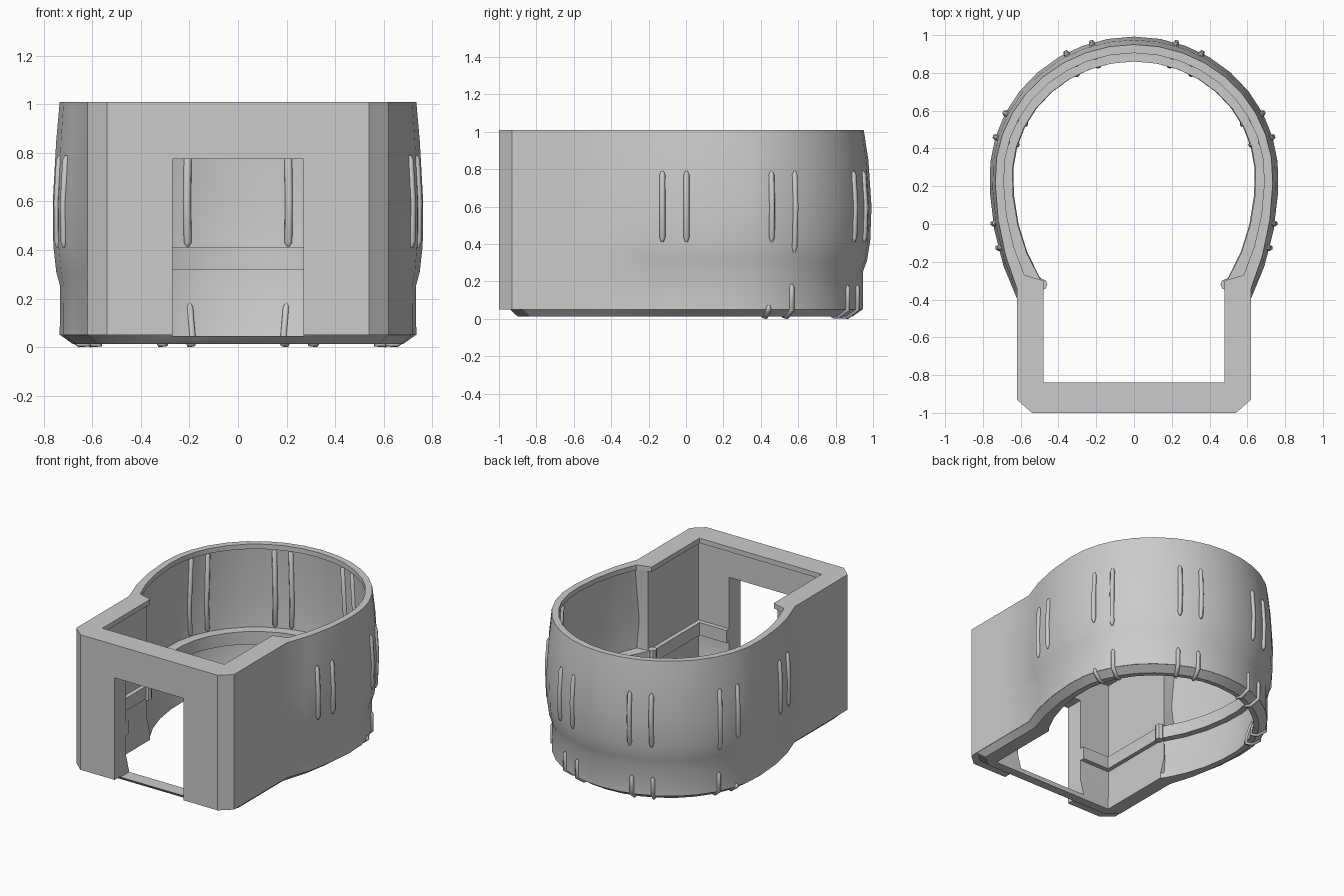
import bpy, bmesh
from math import sin, cos, acos, radians, pi

if "Cube" in bpy.data.objects:
    bpy.data.objects.remove(bpy.data.objects["Cube"])

CY, K = 0.25, 12   # centre of the round part, segments per half arc

# Rows: z, side radius, back y, front stretch, x where arc meets box, box half width, box front y
OUTER = [
    (1.01, .735, .950, 1.1, .62, .62, -1),
    (.85, .750, .975, 1.1, .62, .62, -1),
    (.60, .765, .992, 1.1, .62, .62, -1),
    (.42, .763, .985, 1.1, .62, .62, -1),
    (.31, .750, .968, 1.1, .62, .62, -1),
    (.25, .733, .945, 1.1, .62, .62, -1),
    (.05, .735, .945, 1.1, .62, .62, -1),
    (.05, .733, .943, 1.1, .618, .618, -.94),
    (.012, .68, .89, 1.1, .58, .58, -.90),
]
INNER = [
    (1.01, .690, .905, .96, .58, .48, -.838),
    (.975, .690, .905, .96, .58, .48, -.838),
    (.975, .700, .915, .97, .59, .51, -.87),
    (.60, .720, .940, .99, .59, .51, -.87),
    (.41, .710, .930, .97, .59, .51, -.87),
    (.41, .645, .860, .85, .50, .48, -.838),
    (.32, .645, .860, .85, .50, .48, -.838),
    (.32, .690, .905, .90, .53, .51, -.87),
    (.17, .680, .898, .90, .53, .51, -.87),
    (.05, .645, .865, .85, .50, .48, -.838),
    (.012, .640, .86, .85, .50, .48, -.838),
]


def arc_point(row, t):
    z, rx, yb, ryf = row[:4]
    return (rx * cos(t), CY + sin(t) * (yb - CY if t > 0 else ryf), z)


def ring(row, outer):
    z, rx, yb, ryf, xs, w, wy = row
    if outer:
        half = [(w - .08, wy, z), (w, wy + .07, z), (w, -.6, z)]
    else:
        half = [(w - .08, wy, z), (w, wy, z), (w, -.3, z)]
    t0 = -acos(xs / rx)
    half += [arc_point(row, t0 + (pi / 2 - t0) * i / K) for i in range(K)]
    return half + [(0, yb, z)] + [(-x, y, h) for x, y, h in reversed(half)]


def surf(rows, z, deg):
    """Point on the round wall at a height and angle."""
    for a, b in zip(rows, rows[1:]):
        if a[0] >= z > b[0]:
            f = (a[0] - z) / (a[0] - b[0])
            return arc_point([p + (q - p) * f for p, q in zip(a, b)], radians(deg))
    return arc_point(rows[-1], radians(deg))


# Keyhole shell: outer skin down, inner skin back up, closed on itself
bm = bmesh.new()
loops = [ring(r, True) for r in OUTER] + [ring(r, False) for r in reversed(INNER)]
vs = [[bm.verts.new(p) for p in loop] for loop in loops]
n = len(vs[0])
for i in range(len(vs)):
    a, b = vs[i], vs[(i + 1) % len(vs)]
    for j in range(n):
        k = (j + 1) % n
        bm.faces.new((a[j], b[j], b[k], a[k]))
bmesh.ops.recalc_face_normals(bm, faces=bm.faces)
me = bpy.data.meshes.new("shell")
bm.to_mesh(me)
bm.free()
shell = bpy.data.objects.new("shell", me)
bpy.context.collection.objects.link(shell)

# Doorway cut through the front wall
bpy.ops.mesh.primitive_cube_add(size=1, location=(0, -.9, .41))
cutter = bpy.context.object
cutter.name = "doorway_cutter"
cutter.scale = (.54, .5, .73)
cutter.hide_render = True
mod = shell.modifiers.new("doorway", 'BOOLEAN')
mod.object, mod.operation, mod.solver = cutter, 'DIFFERENCE', 'EXACT'
bpy.ops.object.select_all(action='DESELECT')
shell.select_set(True)
bpy.context.view_layer.objects.active = shell
bpy.ops.object.modifier_apply(modifier="doorway")
bpy.data.objects.remove(cutter)
bpy.ops.object.shade_smooth_by_angle(angle=radians(28))


def ribs(name, paths, depth):
    """Thin raised ribs along paths, mirrored to both sides, with tapered ends."""
    cu = bpy.data.curves.new(name, 'CURVE')
    cu.dimensions = '3D'
    cu.bevel_depth, cu.bevel_resolution, cu.use_fill_caps = depth, 1, True
    for path in paths:
        for s in (1, -1):
            sp = cu.splines.new('POLY')
            sp.points.add(len(path) - 1)
            for i, (p, (x, y, z)) in enumerate(zip(sp.points, path)):
                p.co = (s * x, y, z, 1)
                p.radius = .4 if i in (0, len(path) - 1) else 1
    ob = bpy.data.objects.new(name, cu)
    bpy.context.collection.objects.link(ob)
    bpy.ops.object.select_all(action='DESELECT')
    ob.select_set(True)
    bpy.context.view_layer.objects.active = ob
    bpy.ops.object.convert(target='MESH')


# Outer ribs on the bulge
ribs("outer_ribs", [[surf(OUTER, z, d) for z in (.79, .77, .6, low + .025, low)]
                    for d, low in ((-20, .41), (-13, .41), (16.5, .41), (27, .355), (62, .41), (73, .41))], .016)

# Inner ribs from the rim lip down to the ledge
ribs("inner_ribs", [[surf(INNER, z, d) for z in (.97, .96, .6, .43, .415)]
                    for d in (16, 27, 64, 73)], .018)

# Lower ribs wrapping under the bottom edge
ribs("lower_ribs", [[surf(OUTER, z, d) for z in (top, top - .015, .051, .012)]
                    + [surf(INNER, z, d) for z in (.012, .05, .165, .18)]
                    for d, top in ((16, .075), (27, .185), (62, .18), (73, .18))], .014)

# Small posts on the ledge where the round room meets the entrance
for s in (1, -1):
    bpy.ops.mesh.primitive_cylinder_add(vertices=8, radius=.03, depth=.11, location=(s * .488, -.32, .365))
    bpy.context.object.name = "ledge_post"
    bpy.ops.object.shade_smooth_by_angle(angle=radians(30))
